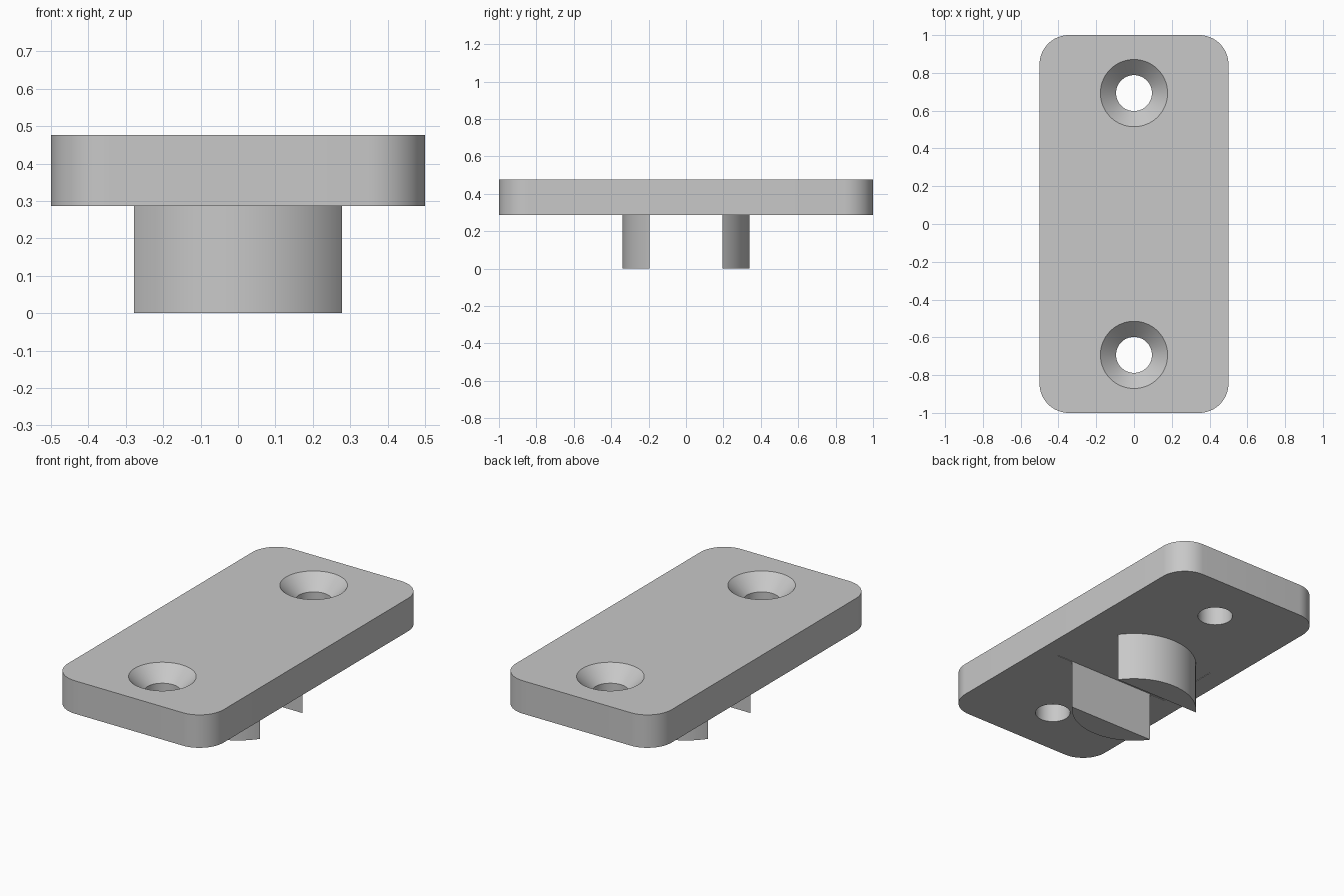
import bpy, bmesh, math

cube = bpy.data.objects.get("Cube")
if cube:
    bpy.data.objects.remove(cube, do_unlink=True)

# Main dimensions
TOP, UNDER = 0.477, 0.286
HALF_W, HALF_L, CORNER = 0.5, 1.0, 0.155
HOLE_Y, HOLE_R, SINK_R = 0.693, 0.095, 0.178
LUG_R, SLOT = 0.34, 0.195

grey = bpy.data.materials.new("light_grey")
grey.use_nodes = True
grey.diffuse_color = (0.58, 0.58, 0.58, 1)
grey.node_tree.nodes["Principled BSDF"].inputs["Base Color"].default_value = grey.diffuse_color


def arc(cx, cy, radius, start, end, steps):
    angles = [start + (end - start) * i / steps for i in range(steps + 1)]
    return [(cx + radius * math.cos(a), cy + radius * math.sin(a)) for a in angles]


def link(name, bm):
    bmesh.ops.recalc_face_normals(bm, faces=bm.faces)
    mesh = bpy.data.meshes.new(name)
    bm.to_mesh(mesh)
    bm.free()
    mesh.materials.append(grey)
    obj = bpy.data.objects.new(name, mesh)
    bpy.context.collection.objects.link(obj)
    return obj


def prism(name, outline, low, high):
    bm = bmesh.new()
    face = bm.faces.new([bm.verts.new((x, y, low)) for x, y in outline])
    top = bmesh.ops.extrude_face_region(bm, geom=[face])["geom"]
    verts = [v for v in top if isinstance(v, bmesh.types.BMVert)]
    bmesh.ops.translate(bm, verts=verts, vec=(0, 0, high - low))
    return link(name, bm)


def lathe(name, y, profile, steps=64):
    bm = bmesh.new()
    rings = [[bm.verts.new((px, y + py, z)) for px, py in arc(0, 0, r, 0, math.tau, steps)[:-1]]
             for r, z in profile]
    for a, b in zip(rings, rings[1:]):
        for i in range(steps):
            j = (i + 1) % steps
            bm.faces.new((a[i], a[j], b[j], b[i]))
    bm.faces.new(rings[0])
    bm.faces.new(rings[-1])
    return link(name, bm)


def cut(target, cutter):
    cutter.hide_render = True
    mod = target.modifiers.new("cut", "BOOLEAN")
    mod.operation, mod.solver, mod.object = "DIFFERENCE", "EXACT", cutter
    bpy.context.view_layer.objects.active = target
    bpy.ops.object.modifier_apply(modifier=mod.name)
    bpy.data.objects.remove(cutter, do_unlink=True)


def smooth(obj):
    bpy.ops.object.select_all(action="DESELECT")
    obj.select_set(True)
    bpy.context.view_layer.objects.active = obj
    bpy.ops.object.shade_smooth_by_angle(angle=math.radians(30))


# Rounded plate
outline = []
for i, (sx, sy) in enumerate([(1, 1), (-1, 1), (-1, -1), (1, -1)]):
    start = i * math.pi / 2
    outline += arc(sx * (HALF_W - CORNER), sy * (HALF_L - CORNER), CORNER,
                   start, start + math.pi / 2, 16)
plate = prism("plate", outline, UNDER, TOP)

# Countersunk screw holes
margin = 0.05
for side in (1, -1):
    cut(plate, lathe("hole_cutter", side * HOLE_Y,
                     [(HOLE_R, UNDER - margin), (HOLE_R, TOP - (SINK_R - HOLE_R)),
                      (SINK_R, TOP), (SINK_R, TOP + margin)]))

# Shallow rectangular recess between the lugs
half = 0.38
recess = [(half, SLOT), (-half, SLOT), (-half, -SLOT), (half, -SLOT)]
cut(plate, prism("recess_cutter", recess, UNDER - margin, UNDER + 0.003))
smooth(plate)

# Two lugs, each a slice of one disc split by the slot
angle = math.asin(SLOT / LUG_R)
for name, turn in (("back_lug", 0), ("front_lug", math.pi)):
    smooth(prism(name, arc(0, 0, LUG_R, turn + angle, turn + math.pi - angle, 40), 0, UNDER + 0.002))
